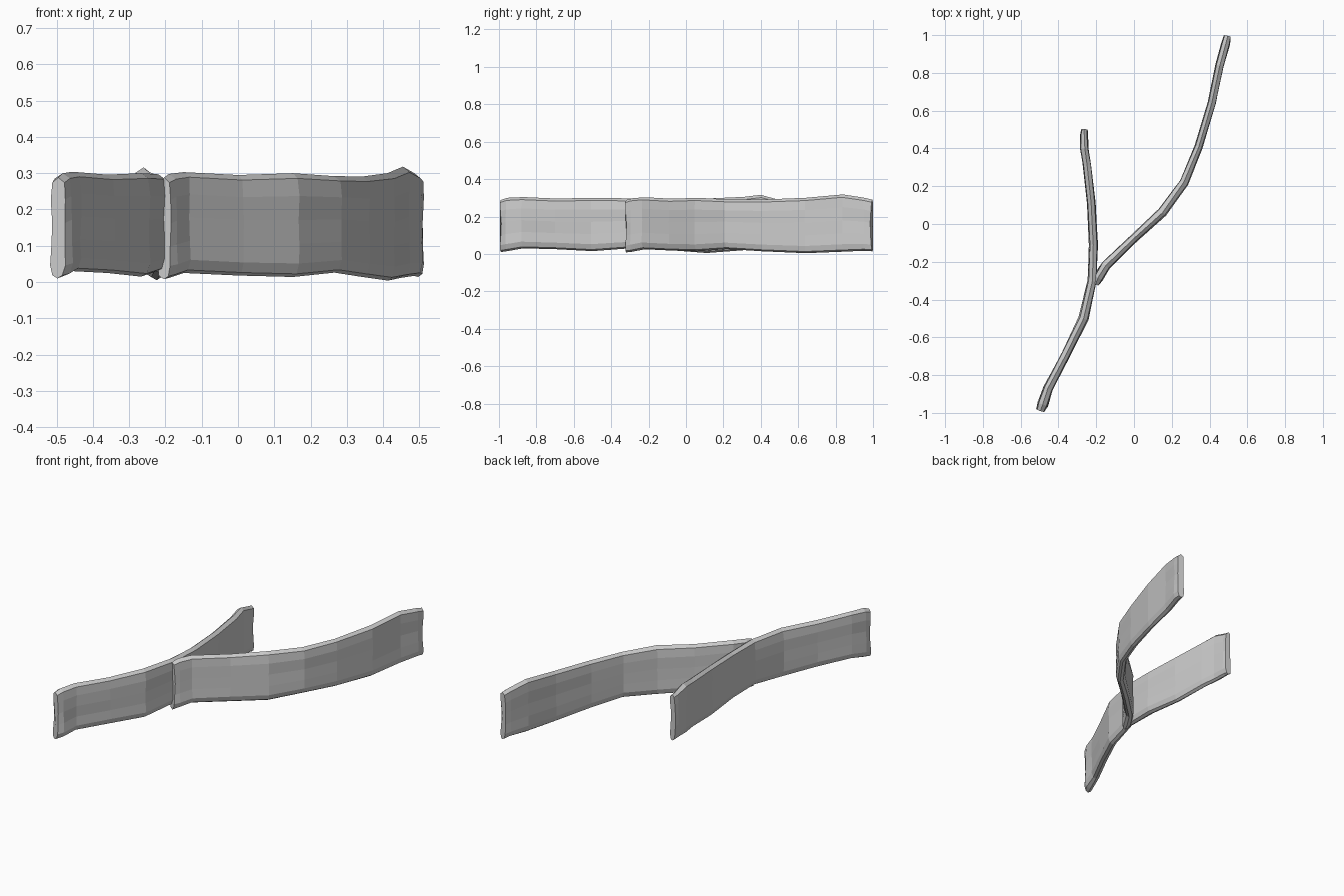
import bpy, bmesh, random
from mathutils import Vector

random.seed(4)

# Half cross-section of the wall: (share of half width, share of height)
HALF = [(0.65, 0.03), (1.0, 0.13), (0.92, 0.32), (0.9, 0.55), (0.95, 0.78), (0.8, 0.95)]
SECTION = [(0, 0)] + HALF + [(0, 1)] + [(-w, h) for w, h in reversed(HALF)]


def wall(name, stations):
    """Sweep the section along stations of (x, y, half width, bottom, top)."""
    bm = bmesh.new()
    rings = []
    last = len(stations) - 1
    for i, (x, y, half, low, high) in enumerate(stations):
        a, b = stations[max(i - 1, 0)], stations[min(i + 1, last)]
        along = Vector((b[0] - a[0], b[1] - a[1], 0)).normalized()
        side = Vector((along.y, -along.x, 0))
        outward = along * ((i == last) - (i == 0))
        ring = []
        for w, h in SECTION:
            p = Vector((x, y, low + h * (high - low)))
            p += side * half * (w + random.uniform(-0.1, 0.1))
            # End faces are slightly hollow at mid height
            p += outward * 0.01 * (abs(h - 0.5) * 2 - 0.5)
            ring.append(bm.verts.new(p))
        rings.append(ring)
    n = len(SECTION)
    for r, s in zip(rings, rings[1:]):
        for k in range(n):
            bm.faces.new((r[k], r[(k + 1) % n], s[(k + 1) % n], s[k]))
    # Inset end caps
    for ring in (rings[0], rings[-1]):
        cap = bm.faces.new(ring)
        bmesh.ops.inset_region(bm, faces=[cap], thickness=0.006, depth=-0.003)
    bmesh.ops.recalc_face_normals(bm, faces=bm.faces)
    mesh = bpy.data.meshes.new(name)
    bm.to_mesh(mesh)
    bm.free()
    obj = bpy.data.objects.new(name, mesh)
    bpy.context.collection.objects.link(obj)
    return obj


# Long wall from the front end to the shorter back end
wall("main_wall", [
    (-0.495, -0.985, 0.022, 0.010, 0.288), (-0.484, -0.955, 0.029, 0.015, 0.300),
    (-0.455, -0.870, 0.026, 0.030, 0.304), (-0.360, -0.690, 0.025, 0.025, 0.296),
    (-0.267, -0.500, 0.027, 0.015, 0.300), (-0.222, -0.300, 0.024, 0.030, 0.297),
    (-0.214, -0.110, 0.023, 0.022, 0.292), (-0.225, 0.110, 0.022, 0.005, 0.296),
    (-0.248, 0.310, 0.022, 0.020, 0.305), (-0.262, 0.400, 0.023, 0.024, 0.316),
    (-0.265, 0.475, 0.021, 0.025, 0.295), (-0.263, 0.498, 0.017, 0.020, 0.290),
])

# Branch wall curving to the far back right end
wall("branch_wall", [
    (-0.203, -0.315, 0.020, 0.008, 0.288), (-0.190, -0.285, 0.026, 0.012, 0.298),
    (-0.150, -0.220, 0.025, 0.025, 0.303), (0.000, -0.075, 0.024, 0.018, 0.295),
    (0.150, 0.062, 0.026, 0.014, 0.300), (0.265, 0.220, 0.025, 0.026, 0.292),
    (0.342, 0.410, 0.022, 0.014, 0.291), (0.412, 0.640, 0.022, 0.004, 0.300),
    (0.453, 0.840, 0.023, 0.012, 0.318), (0.485, 0.955, 0.023, 0.017, 0.300),
    (0.494, 0.992, 0.019, 0.014, 0.290),
])
